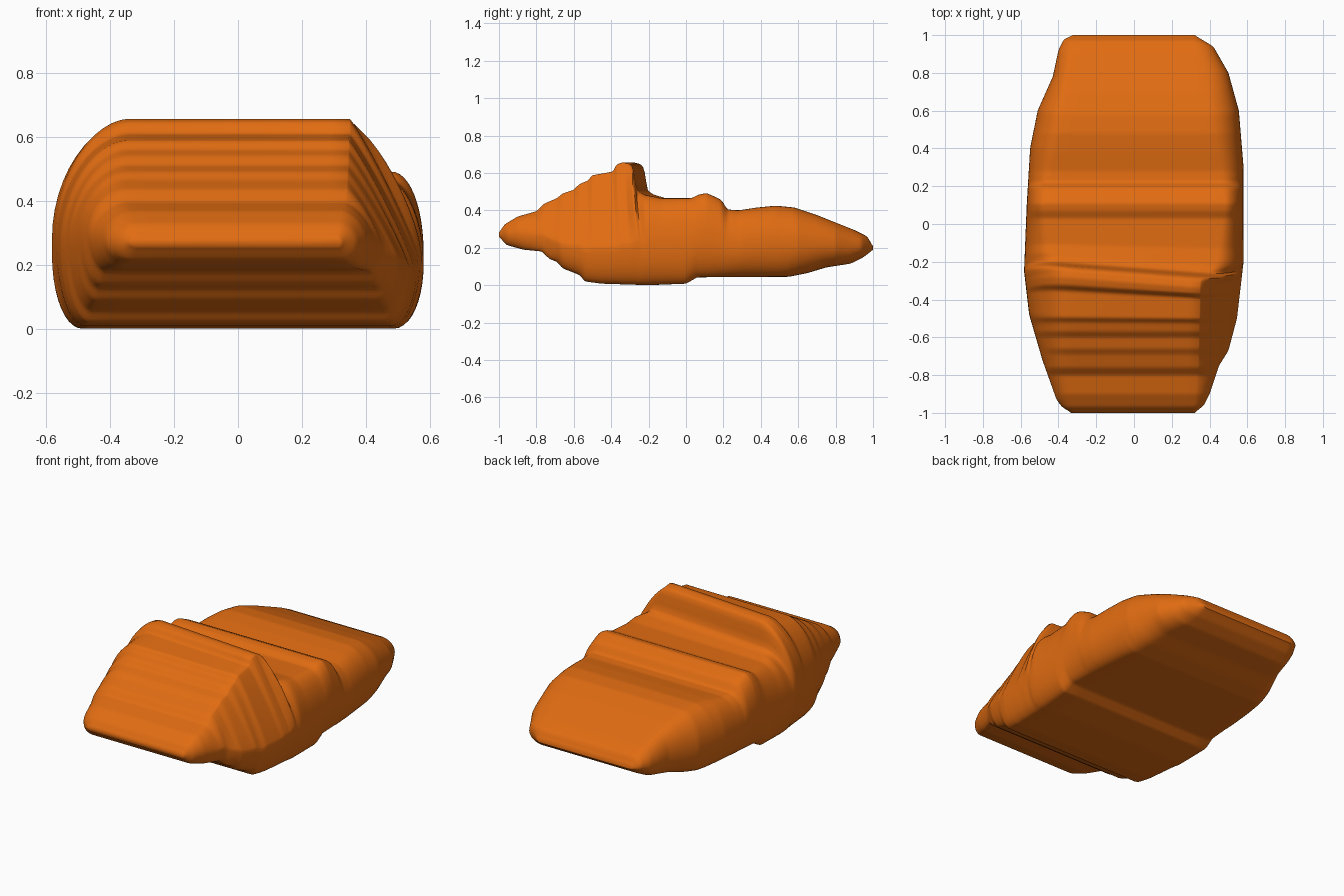
import bpy, bmesh, math

if "Cube" in bpy.data.objects:
    bpy.data.objects.remove(bpy.data.objects["Cube"])

# Side profile of the upper surface (y, z), nose to tail
TOP = [(-1, .28), (-.97, .325), (-.9, .367), (-.8, .395), (-.76, .435), (-.69, .465),
       (-.66, .49), (-.6, .51), (-.57, .54), (-.52, .56), (-.5, .587), (-.37, .608),
       (-.35, .645), (-.31, .657), (-.268, .647), (-.25, .62), (-.238, .51), (-.2, .485),
       (-.12, .465), (.03, .465), (.07, .485), (.11, .492), (.15, .475), (.19, .455),
       (.22, .405), (.28, .40), (.38, .415), (.48, .425), (.58, .415), (.7, .375),
       (.9, .295), (.97, .26), (1, .205)]
# Side profile of the underside
BOTTOM = [(-1, .26), (-.96, .215), (-.87, .19), (-.77, .18), (-.73, .14), (-.69, .125),
          (-.66, .09), (-.57, .055), (-.54, .02), (-.45, .008), (-.2, 0), (0, .008),
          (.06, .042), (.55, .045), (.65, .065), (.75, .095), (.88, .115), (.95, .15), (1, .19)]
# Plan outline, each side
WIDE_L = [(-1, .33), (-.97, .38), (-.93, .41), (-.72, .485), (-.48, .555), (-.25, .582),
          (.1, .568), (.4, .55), (.6, .51), (.78, .43), (.92, .40), (.98, .37), (1, .32)]
WIDE_R = [(-1, .32), (-.96, .37), (-.9, .40), (-.75, .45), (-.67, .50), (-.5, .545),
          (-.2, .58), (.3, .58), (.6, .555), (.8, .50), (.94, .42), (1, .32)]
# Half width of the flat deck and flat floor
DECK_L = [(-1, .31), (-.75, .35), (-.27, .34), (-.18, .42), (.1, .47), (.25, .44),
          (.5, .38), (.8, .34), (1, .3)]
DECK_R = [(-1, .31), (-.75, .34), (-.27, .35), (-.18, .44), (.1, .48), (.25, .46),
          (.5, .40), (.8, .36), (1, .3)]
FLOOR = [(-1, .31), (-.9, .35), (-.75, .42), (-.5, .47), (0, .5), (.5, .45), (.8, .37), (1, .3)]
# Shoulder exponent (1 = round, 2 = straight bevel) and height of the widest line
BEVEL_R = [(-1, 1), (-.85, 1.2), (-.7, 1.8), (-.3, 1.8), (-.2, 1), (1, .9)]
BEVEL_L = [(-1, 1), (-.3, 1.1), (-.2, .95), (1, 1)]
WAIST_R = [(-1, .5), (-.7, .33), (-.3, .33), (-.2, .42), (1, .48)]


def lookup(points, y):
    for (y0, v0), (y1, v1) in zip(points, points[1:]):
        if y <= y1:
            f = max(0, (y - y0) / (y1 - y0))
            return v0 + (v1 - v0) * f
    return points[-1][1]


def soft(points, y, r=.008):
    # slightly rounded lookup
    return (lookup(points, y - r) + 2 * lookup(points, y) + lookup(points, y + r)) / 4


def side(y, wide, deck, bevel, waist):
    """Half section from deck edge to floor edge, as (x, z, height share)."""
    t, b, w = soft(TOP, y), soft(BOTTOM, y), soft(wide, y)
    d, fl = min(soft(deck, y), w - .01), min(soft(FLOOR, y), w - .01)
    m, p = b + (t - b) * waist, lookup(bevel, y)
    pts = []
    for i in range(13):
        a = math.pi / 2 * (1 - i / 12)
        s, c = max(0, math.sin(a)) ** p, max(0, math.cos(a)) ** p
        pts.append((d + (w - d) * c, m + (t - m) * s, s))
    for i in range(1, 11):
        a = math.pi / 2 * i / 10
        pts.append((fl + (w - fl) * math.cos(a), m - (m - b) * math.sin(a), 0))
    return pts


def section(y):
    right = side(y, WIDE_R, DECK_R, BEVEL_R, lookup(WAIST_R, y))
    left = [(-x, z, s) for x, z, s in side(y, WIDE_L, DECK_L, BEVEL_L, .45)]

    def span(a, b, n=12):
        return [tuple(u + (v - u) * i / n for u, v in zip(a, b)) for i in range(1, n)]
    ring = right + span(right[-1], left[-1]) + left[::-1] + span(left[0], right[0])
    # the tall crest runs slightly askew across the deck
    skew = .08 * math.exp(-((y + .28) / .15) ** 2)
    return [(x, y - skew * x * s, z) for x, z, s in ring]


# Hull: sections lofted from nose to tail
bm = bmesh.new()
N = 240
rings = [[bm.verts.new(p) for p in section(-1 + 2 * i / N)] for i in range(N + 1)]
for a, b in zip(rings, rings[1:]):
    n = len(a)
    for i in range(n):
        j = (i + 1) % n
        bm.faces.new((a[i], a[j], b[j], b[i]))
bm.faces.new(rings[0])
bm.faces.new(rings[-1][::-1])
bmesh.ops.recalc_face_normals(bm, faces=bm.faces[:])
mesh = bpy.data.meshes.new("hull")
bm.to_mesh(mesh)
bm.free()
hull = bpy.data.objects.new("hull", mesh)
bpy.context.collection.objects.link(hull)

# One orange colour over the whole body
orange = bpy.data.materials.new("orange")
orange.diffuse_color = (.75, .15, .006, 1)
orange.use_nodes = True
orange.node_tree.nodes["Principled BSDF"].inputs["Base Color"].default_value = orange.diffuse_color
mesh.materials.append(orange)

bpy.context.view_layer.objects.active = hull
hull.select_set(True)
bpy.ops.object.shade_smooth_by_angle(angle=math.radians(50))
